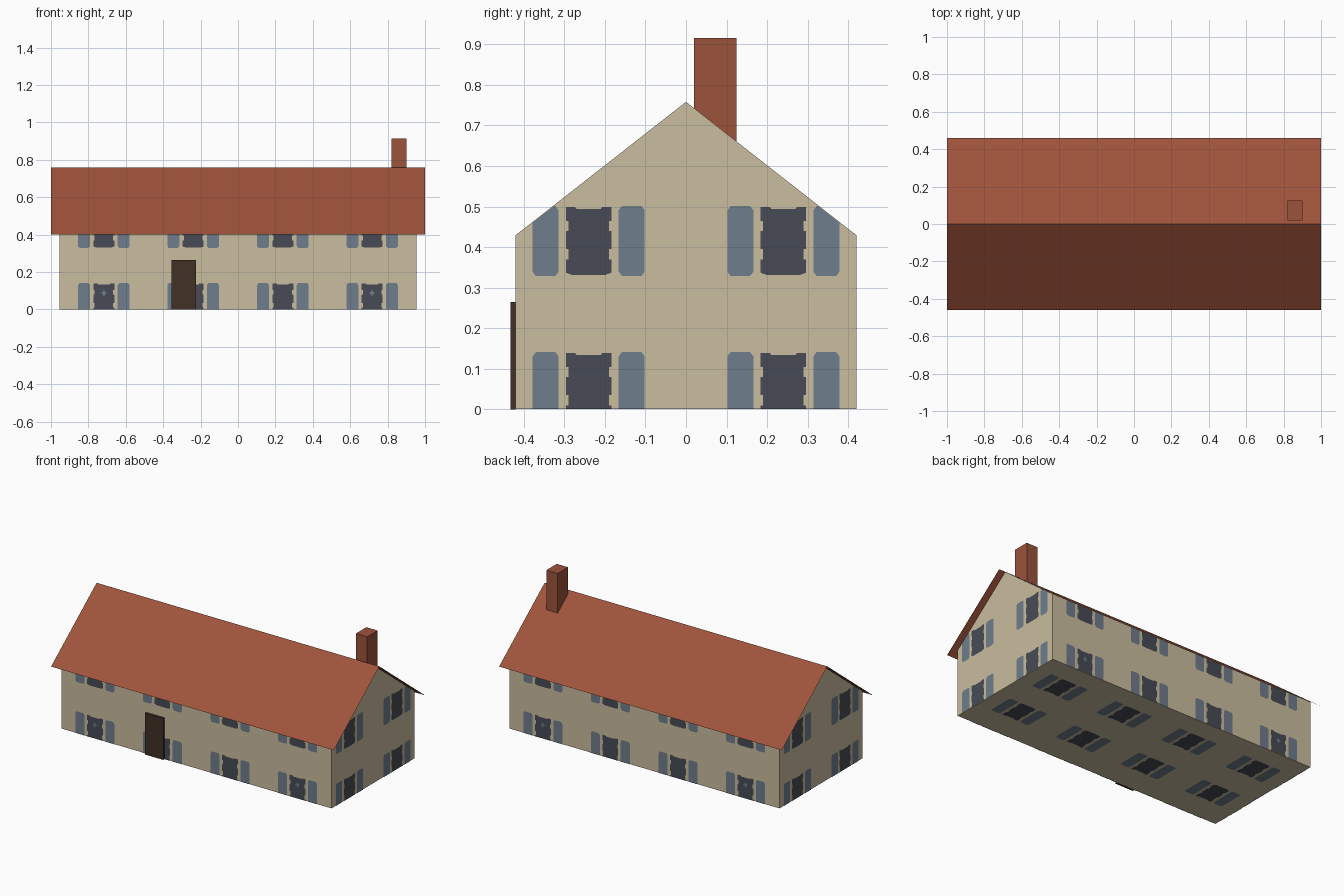
import bpy, bmesh
from mathutils import Vector, Matrix

cube = bpy.data.objects.get("Cube")
if cube:
    bpy.data.objects.remove(cube, do_unlink=True)


def material(name, *rgb):
    """Flat material from 0-255 display values."""
    lin = [((c / 255 + 0.055) / 1.055) ** 2.4 for c in rgb] + [1.0]
    m = bpy.data.materials.new(name)
    m.use_nodes = True
    m.diffuse_color = lin
    bsdf = m.node_tree.nodes["Principled BSDF"]
    bsdf.inputs["Base Color"].default_value = lin
    bsdf.inputs["Roughness"].default_value = 0.9
    return m


WALL = material("stone_wall", 201, 189, 159)
ROOF = material("roof_tile", 159, 83, 59)
BRICK = material("chimney_brick", 156, 83, 59)
DOOR = material("dark_wood", 66, 49, 38)
GLASS = material("dark_glass", 71, 75, 85)
SHUTTER = material("blue_grey_shutter", 111, 125, 139)

# Main dimensions
HALF_X, HALF_Y, BASE = 0.955, 0.42, 0.001
RIDGE, EAVE, EAVE_Y, ROOF_X = 0.76, 0.40, 0.46, 1.0
SLOPE = (RIDGE - EAVE) / EAVE_Y


def finish(name, bm, mat):
    me = bpy.data.meshes.new(name)
    bm.to_mesh(me)
    bm.free()
    me.materials.append(mat)
    ob = bpy.data.objects.new(name, me)
    bpy.context.collection.objects.link(ob)
    return ob


def box(name, lo, hi, mat):
    bm = bmesh.new()
    lo, hi = Vector(lo), Vector(hi)
    size = Matrix.Diagonal((*(hi - lo), 1))
    bmesh.ops.create_cube(bm, size=1, matrix=Matrix.Translation((lo + hi) / 2) @ size)
    return finish(name, bm, mat)


def sweep_x(name, profile, half, mat, closed):
    """Extrude a y-z profile along x, as a solid or as an open sheet."""
    bm = bmesh.new()
    a, b = ([bm.verts.new((x, y, z)) for y, z in profile] for x in (-half, half))
    n = len(profile)
    for i in range(n if closed else n - 1):
        j = (i + 1) % n
        bm.faces.new((a[i], a[j], b[j], b[i]))
    if closed:
        bm.faces.new(a)
        bm.faces.new(b)
        bmesh.ops.recalc_face_normals(bm, faces=bm.faces)
    else:
        for f in bm.faces:
            if f.normal.z < 0:
                f.normal_flip()
        bm.normal_update()
        for f in bm.faces:
            if f.normal.z < 0:
                f.normal_flip()
    return finish(name, bm, mat)


# House body with gables, just below the roof sheet
top = RIDGE - 0.002
shoulder = top - SLOPE * HALF_Y
sweep_x("house_walls", [(-HALF_Y, BASE), (HALF_Y, BASE), (HALF_Y, shoulder),
                        (0, top), (-HALF_Y, shoulder)], HALF_X, WALL, True)

# Thin pitched roof, chimney and door
sweep_x("roof", [(-EAVE_Y, EAVE), (0, RIDGE), (EAVE_Y, EAVE)], ROOF_X, ROOF, False)
box("chimney", (0.82, 0.02, 0.6), (0.9, 0.125, 0.915), BRICK)
box("front_door", (-0.355, -0.433, 0), (-0.225, -HALF_Y, 0.265), DOOR)

# Half outlines from top centre round to bottom centre
PANE = [(0, .079), (.03, .079), (.033, .084), (.056, .084), (.056, .05),
        (.05, .05), (.05, .025), (.056, .025), (.056, -.02), (.05, -.02),
        (.05, -.045), (.056, -.045), (.056, -.078), (.04, -.084), (0, -.084)]
LEAF = [(.024, .086), (.032, .076), (.032, -.076), (.024, -.086)]
STAR = [(0, .02), (.006, .006), (.018, 0), (.006, -.006), (0, -.02)]


def plates(name, half, centres, frame, mat, clip):
    """Flat mirrored outlines on one wall, trimmed to the wall's edges."""
    mirrored = [(-u, v) for u, v in half if u > 0]
    outline = mirrored + half[::-1]
    bm = bmesh.new()
    for cu, cv in centres:
        bm.faces.new([bm.verts.new(frame @ Vector((cu + u, cv + v, 0))) for u, v in outline])
    bm.normal_update()
    facing = frame.to_3x3().col[2]
    for f in bm.faces:
        if f.normal.dot(facing) < 0:
            f.normal_flip()
    bmesh.ops.triangulate(bm, faces=bm.faces)
    if clip:
        cuts = [((0, 0, BASE), (0, 0, -1))]
        cuts += [((0, 0, top - 0.002), (0, s * SLOPE, 1)) for s in (-1, 1)]
        for co, no in cuts:
            bmesh.ops.bisect_plane(bm, geom=bm.verts[:] + bm.edges[:] + bm.faces[:],
                                   plane_co=co, plane_no=no, clear_outer=True)
    finish(name, bm, mat)


def wall_frame(u, v, origin):
    u, v = Vector(u), Vector(v)
    rot = Matrix((u, v, u.cross(v))).transposed()
    return Matrix.Translation(origin) @ rot.to_4x4()


# Windows with a pair of shutters, repeated on every wall and underneath
LONG, SHORT, STOREYS = (-.717, -.24, .24, .717), (-.24, .24), (.055, .415)
UP, GAP = (0, 0, 1), 0.002
sides = {
    "front": ((1, 0, 0), UP, (0, -HALF_Y - GAP, 0), LONG, STOREYS),
    "back": ((-1, 0, 0), UP, (0, HALF_Y + GAP, 0), LONG, STOREYS),
    "right_gable": ((0, 1, 0), UP, (HALF_X + GAP, 0, 0), SHORT, STOREYS),
    "left_gable": ((0, -1, 0), UP, (-HALF_X - GAP, 0, 0), SHORT, STOREYS),
    "underside": ((1, 0, 0), (0, -1, 0), (0, 0, 0), LONG, (-.2, .16)),
}
for side, (u, v, origin, columns, rows) in sides.items():
    frame = wall_frame(u, v, origin)
    spots = [(c, r) for c in columns for r in rows]
    leaves = [(c + s * .106, r) for c, r in spots for s in (-1, 1)]
    clip = side != "underside"
    plates(side + "_windows", PANE, spots, frame, GLASS, clip)
    plates(side + "_shutters", LEAF, leaves, frame, SHUTTER, clip)
    # Small pale glints on the outer ground-floor panes
    if columns is LONG and clip:
        raised = frame @ Matrix.Translation((0, 0, 0.001))
        glints = [(c, .088) for c in (LONG[0], LONG[-1])]
        plates(side + "_window_glints", STAR, glints, raised, SHUTTER, clip)
